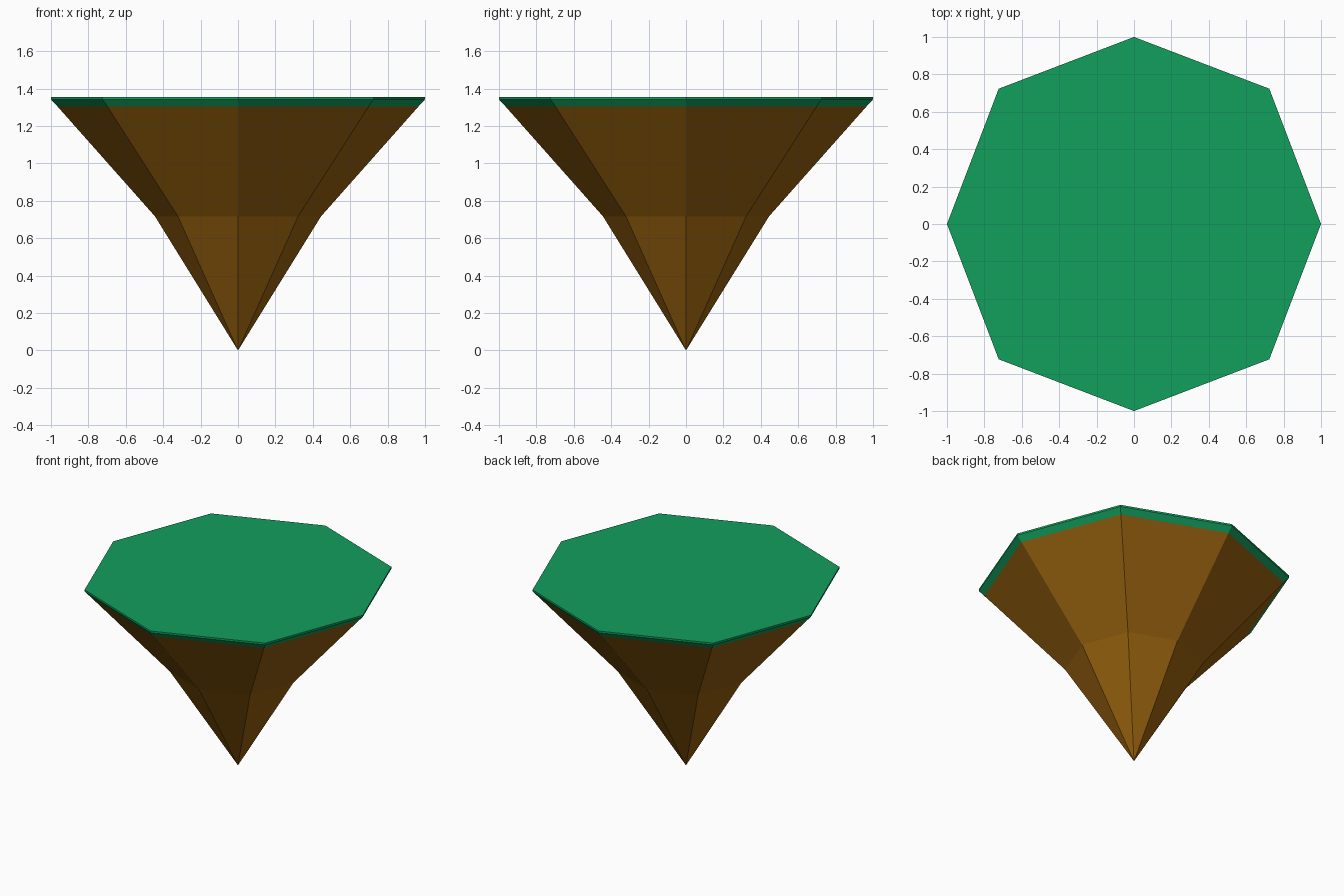
import bpy, bmesh, math

if "Cube" in bpy.data.objects:
    bpy.data.objects.remove(bpy.data.objects["Cube"])


def material(name, rgb):
    m = bpy.data.materials.new(name)
    m.diffuse_color = (*rgb, 1.0)
    m.use_nodes = True
    m.node_tree.nodes["Principled BSDF"].inputs["Base Color"].default_value = m.diffuse_color
    return m


earth = material("earth brown", (0.305, 0.117, 0.0045))
grass = material("grass green", (0.006, 0.345, 0.108))

SIDES = 8
DIAGONAL = 1.023  # diagonal corners reach slightly further out


def lofted(name, profile, mat, open_top=False):
    """Loft an octagon through (radius, height) pairs; radius 0 makes a tip."""
    bm = bmesh.new()
    rings = []
    for r, z in profile:
        if r == 0:
            rings.append([bm.verts.new((0, 0, z))] * SIDES)
            continue
        ring = []
        for i in range(SIDES):
            a = i * math.tau / SIDES
            k = r * (DIAGONAL if i % 2 else 1.0)
            ring.append(bm.verts.new((k * math.cos(a), k * math.sin(a), z)))
        rings.append(ring)
    for low, high in zip(rings, rings[1:]):
        for i in range(SIDES):
            j = (i + 1) % SIDES
            corners = dict.fromkeys((low[i], low[j], high[j], high[i]))
            bm.faces.new(list(corners))
    if not open_top:
        bm.faces.new(rings[-1])
    mesh = bpy.data.meshes.new(name)
    bm.to_mesh(mesh)
    bm.free()
    mesh.materials.append(mat)
    obj = bpy.data.objects.new(name, mesh)
    bpy.context.collection.objects.link(obj)
    return obj


# Rocky underside: tip, waist, flared rim
lofted("island_rock", [(0, 0), (0.444, 0.717), (0.964, 1.303)], earth, open_top=True)

# Thin grass cap with a short upright lip
lofted("grass_cap", [(0.964, 1.303), (1.0, 1.342), (1.0, 1.355)], grass)
